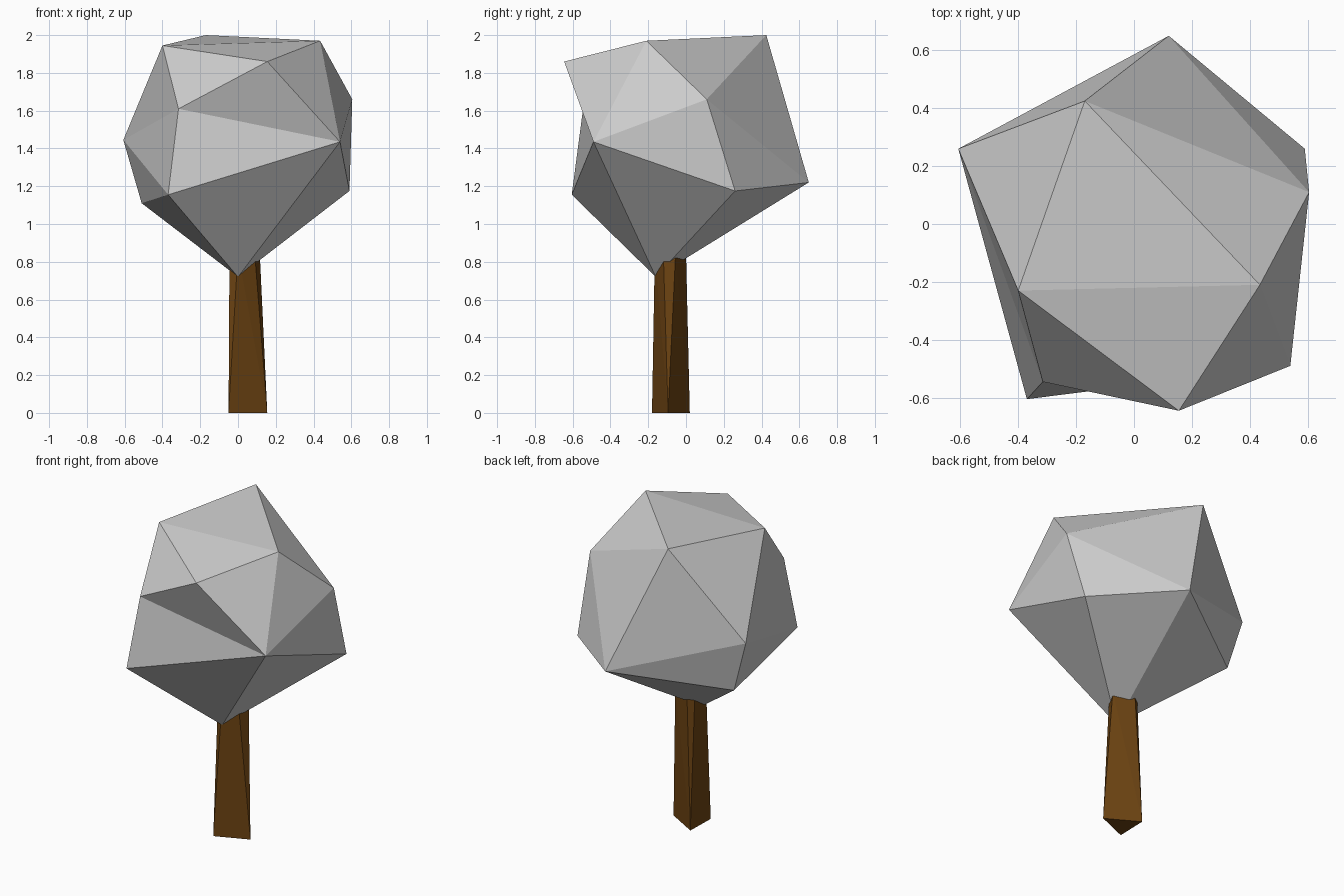
import bpy
import bmesh

default_cube = bpy.data.objects.get("Cube")
if default_cube:
    bpy.data.objects.remove(default_cube, do_unlink=True)


def make_material(name, rgb):
    material = bpy.data.materials.new(name)
    material.use_nodes = True
    colour = (*rgb, 1)
    material.diffuse_color = colour
    shader = material.node_tree.nodes["Principled BSDF"]
    shader.inputs["Base Color"].default_value = colour
    shader.inputs["Roughness"].default_value = 0.9
    return material


def make_object(name, bm, material):
    bmesh.ops.recalc_face_normals(bm, faces=bm.faces[:])
    mesh = bpy.data.meshes.new(name)
    bm.to_mesh(mesh)
    bm.free()
    mesh.materials.append(material)
    obj = bpy.data.objects.new(name, mesh)
    bpy.context.collection.objects.link(obj)
    return obj


def fan(bm, centre, rim, closed=False):
    """Triangles from one corner to each pair of neighbours on its rim."""
    following = rim[1:] + (rim[:1] if closed else [])
    for first, second in zip(rim, following):
        bm.faces.new((centre, first, second))


grey = make_material("pale grey foliage", (0.62, 0.62, 0.62))
brown = make_material("brown bark", (0.15, 0.056, 0.006))

# Crown: an irregular faceted ball, one named corner per bump
bm = bmesh.new()
corner = bm.verts.new
top_back = corner((-0.17, 0.425, 2.0))
top_right = corner((0.435, -0.21, 1.97))
top_left = corner((-0.4, -0.23, 1.945))
brow = corner((0.155, -0.645, 1.86))
side_high = corner((0.605, 0.11, 1.66))
side_front = corner((0.54, -0.49, 1.435))
side_low = corner((0.59, 0.26, 1.175))
dent = corner((-0.315, -0.545, 1.61))
flank = corner((-0.607, 0.26, 1.445))
rear = corner((0.12, 0.65, 1.22))
chin = corner((-0.37, -0.605, 1.155))
flank_low = corner((-0.51, 0.24, 1.11))
base = corner((0.0, -0.16, 0.72))

fan(bm, top_back, [top_right, side_high, rear, flank, top_left], closed=True)
fan(bm, base, [chin, flank_low, rear, side_low, side_front], closed=True)
fan(bm, brow, [top_right, top_left, dent, side_front], closed=True)
fan(bm, side_high, [top_right, side_front, side_low, rear])
fan(bm, chin, [flank_low, flank, dent, side_front])
fan(bm, flank, [top_left, dent])
fan(bm, flank, [flank_low, rear])
make_object("crown", bm, grey)

# Trunk: triangular foot tapering to a bevelled six-sided top inside the crown
foot = [(0.155, -0.095), (-0.05, -0.18), (-0.045, 0.02)]
head = [(0.115, -0.055), (0.088, -0.12), (0.0, -0.165),
        (-0.045, -0.14), (-0.045, -0.025), (-0.007, 0.0)]
bm = bmesh.new()
for outline, height in ((foot, 0), (head, 0.85)):
    for x, y in outline:
        bm.verts.new((x, y, height))
bmesh.ops.convex_hull(bm, input=bm.verts[:])
make_object("trunk", bm, brown)
